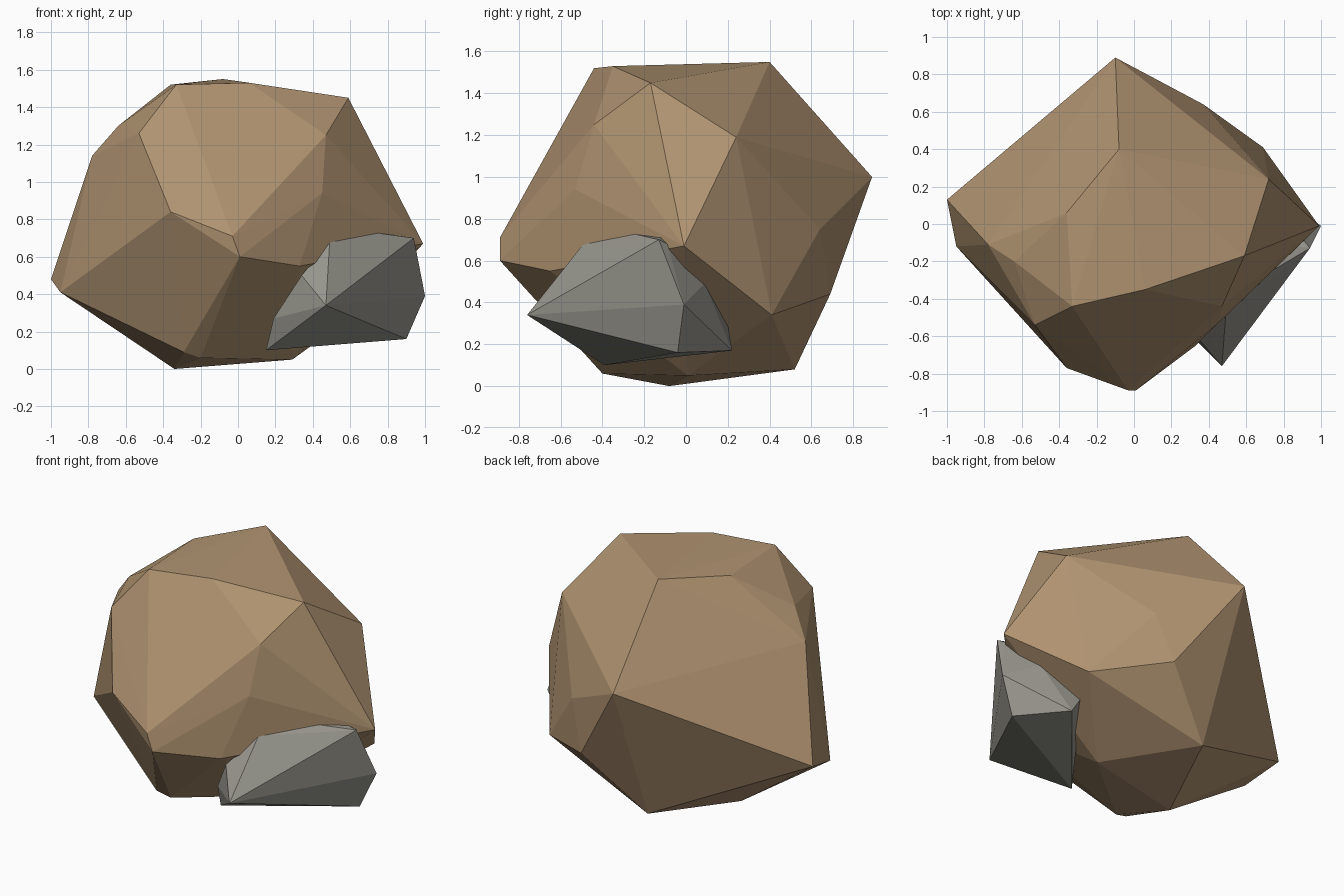
import bpy
import bmesh

# Remove the default cube if the scene has it
default_cube = bpy.data.objects.get("Cube")
if default_cube is not None:
    bpy.data.objects.remove(default_cube, do_unlink=True)


def make_material(name, color):
    """Plain matt material with the same colour in viewport and render."""
    material = bpy.data.materials.new(name)
    material.use_nodes = True
    material.diffuse_color = color
    shader = material.node_tree.nodes["Principled BSDF"]
    shader.inputs["Base Color"].default_value = color
    shader.inputs["Roughness"].default_value = .9
    return material


def make_stone(name, corner_rings, material):
    """Faceted stone: the convex hull around rings of corner points."""
    mesh = bpy.data.meshes.new(name)
    bm = bmesh.new()
    for ring in corner_rings.values():
        for corner in ring:
            bm.verts.new(corner)
    hull = bmesh.ops.convex_hull(bm, input=bm.verts[:])
    # Drop any corner that ended up inside the hull
    loose = [v for v in bm.verts if not v.link_faces]
    bmesh.ops.delete(bm, geom=loose, context="VERTS")
    bmesh.ops.recalc_face_normals(bm, faces=bm.faces[:])
    for face in bm.faces:
        face.smooth = False
    bm.to_mesh(mesh)
    bm.free()
    mesh.materials.append(material)
    stone = bpy.data.objects.new(name, mesh)
    bpy.context.scene.collection.objects.link(stone)
    return stone


brown_stone = make_material("brown stone", (.434, .292, .165, 1))
grey_stone = make_material("grey stone", (.314, .305, .266, 1))

# Large boulder, listed from its crown down to its base
boulder_corners = {
    "crown": [
        (-.08, .4, 1.55), (-.36, .06, 1.52), (.06, -.35, 1.53),
        (-.33, -.44, 1.52), (.59, -.17, 1.45),
    ],
    "shoulder": [
        (-.64, -.2, 1.3), (-.78, -.11, 1.14), (-.53, -.54, 1.26),
        (.47, -.44, 1.25), (.72, .24, 1.19), (-.1, .89, 1),
        (.45, -.53, .94),
    ],
    "waist": [
        (.99, -.01, .67), (.37, .64, .75), (-.36, -.77, .84),
        (-.03, -.89, .71), (.01, -.89, .6), (.33, -.65, .55),
        (-1, .13, .48), (-.95, -.12, .41), (.27, .69, .44),
        (.69, .41, .34),
    ],
    "base": [
        (-.34, -.08, 0), (-.09, .52, .08), (.29, .01, .05),
        (-.2, -.4, .06), (-.29, -.42, .09),
    ],
}
make_stone("large_boulder", boulder_corners, brown_stone)

# Small rock leaning on the front of the boulder
rock_corners = {
    "top": [
        (.49, -.49, .68), (.72, -.26, .73), (.8, -.11, .72),
        (.94, -.13, .7), (.91, -.09, .68),
    ],
    "middle": [
        (.34, -.61, .5), (.47, -.76, .34), (1, -.01, .39),
        (.79, .09, .49), (.57, .2, .3), (.19, -.48, .27),
    ],
    "base": [
        (.15, -.39, .1), (.9, -.04, .16), (.66, .22, .17),
    ],
}
make_stone("small_rock", rock_corners, grey_stone)
